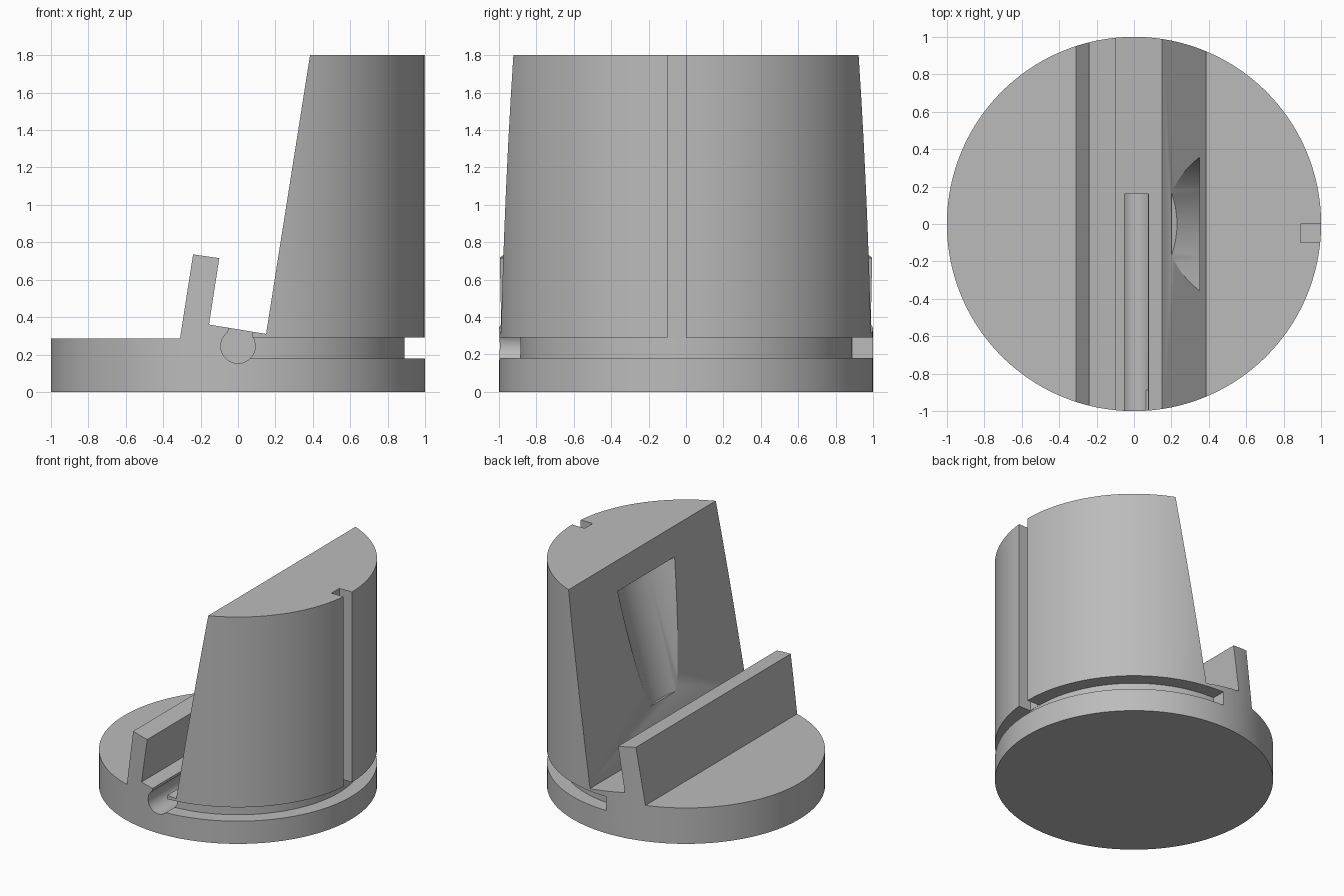
import bpy, math
from mathutils import Vector

cube = bpy.data.objects.get("Cube")
if cube:
    bpy.data.objects.remove(cube, do_unlink=True)

grey = bpy.data.materials.new("plain_grey")
grey.use_nodes = True
grey.diffuse_color = (0.5, 0.5, 0.5, 1)
grey.node_tree.nodes["Principled BSDF"].inputs["Base Color"].default_value = (0.5, 0.5, 0.5, 1)


def cylinder(name, radius, start, end, sides=128):
    """Cylinder between two points."""
    a, b = Vector(start), Vector(end)
    bpy.ops.mesh.primitive_cylinder_add(vertices=sides, radius=radius, depth=(b - a).length,
                                        location=(a + b) / 2)
    ob = bpy.context.object
    ob.name = name
    ob.rotation_euler = (b - a).to_track_quat('Z', 'Y').to_euler()
    ob.data.materials.append(grey)
    return ob


def prism(name, outline, y0, y1):
    """Extrude an x-z outline along y."""
    n = len(outline)
    verts = [(x, y, z) for y in (y0, y1) for x, z in outline]
    faces = [list(range(n)), list(range(2 * n - 1, n - 1, -1))]
    faces += [[(i + 1) % n, i, n + i, n + (i + 1) % n] for i in range(n)]
    mesh = bpy.data.meshes.new(name)
    mesh.from_pydata(verts, [], faces)
    mesh.materials.append(grey)
    ob = bpy.data.objects.new(name, mesh)
    bpy.context.collection.objects.link(ob)
    return ob


def box(name, x0, x1, y0, y1, z0, z1):
    return prism(name, [(x0, z0), (x1, z0), (x1, z1), (x0, z1)], y0, y1)


def apply_boolean(target, cutter, operation='DIFFERENCE'):
    bpy.context.view_layer.objects.active = target
    mod = target.modifiers.new("cut", 'BOOLEAN')
    mod.operation = operation
    mod.solver = 'EXACT'
    mod.object = cutter
    bpy.ops.object.modifier_apply(modifier=mod.name)
    bpy.data.objects.remove(cutter, do_unlink=True)


# Round blank
body = cylinder("slotted_round_body", 1, (0, 0, 0), (0, 0, 1.8), 160)

# Side profile: low deck, leaning lip, sloped floor, leaning tower face
profile = [(-1.2, 0.285), (-0.31, 0.285), (-0.24, 0.735), (-0.1, 0.715), (-0.155, 0.36),
           (0.15, 0.31), (0.385, 1.8), (0.417, 2), (-1.2, 2)]
apply_boolean(body, prism("profile_cutter", profile, -1.2, 1.2))

# Half-ring groove around the tower foot
ring = cylinder("groove_cutter", 1.2, (0, 0, 0.18), (0, 0, 0.29), 160)
apply_boolean(ring, cylinder("groove_core", 0.89, (0, 0, 0), (0, 0, 1), 160))
apply_boolean(ring, box("groove_half", 0, 2, -2, 2, -1, 1), 'INTERSECT')
apply_boolean(body, ring)

# Vertical keyway in the tower wall
apply_boolean(body, box("keyway_cutter", 0.89, 1.2, -0.1, 0, 0.18, 2))

# Round channel with a narrower tilted mouth
apply_boolean(body, cylinder("channel_cutter", 0.092, (0, -1.2, 0.245), (0, 0.16, 0.245), 48))
lean = math.radians(9.3)
up = Vector((math.sin(lean), math.cos(lean)))
side = Vector((up.y, -up.x)) * 0.065
centre = Vector((0, 0.245))
mouth = [centre - side, centre + side, centre + side + up * 0.15, centre - side + up * 0.15]
apply_boolean(body, prism("mouth_cutter", [tuple(p) for p in mouth], -1.2, 0.16))

# Leaning round pocket in the tower face
apply_boolean(body, cylinder("pocket_cutter", 0.47, (-0.22, 0, 0.76), (0.058, 0, 1.67), 96))

bpy.ops.object.select_all(action='DESELECT')
body.select_set(True)
bpy.context.view_layer.objects.active = body
bpy.ops.object.shade_smooth_by_angle(angle=math.radians(25))
